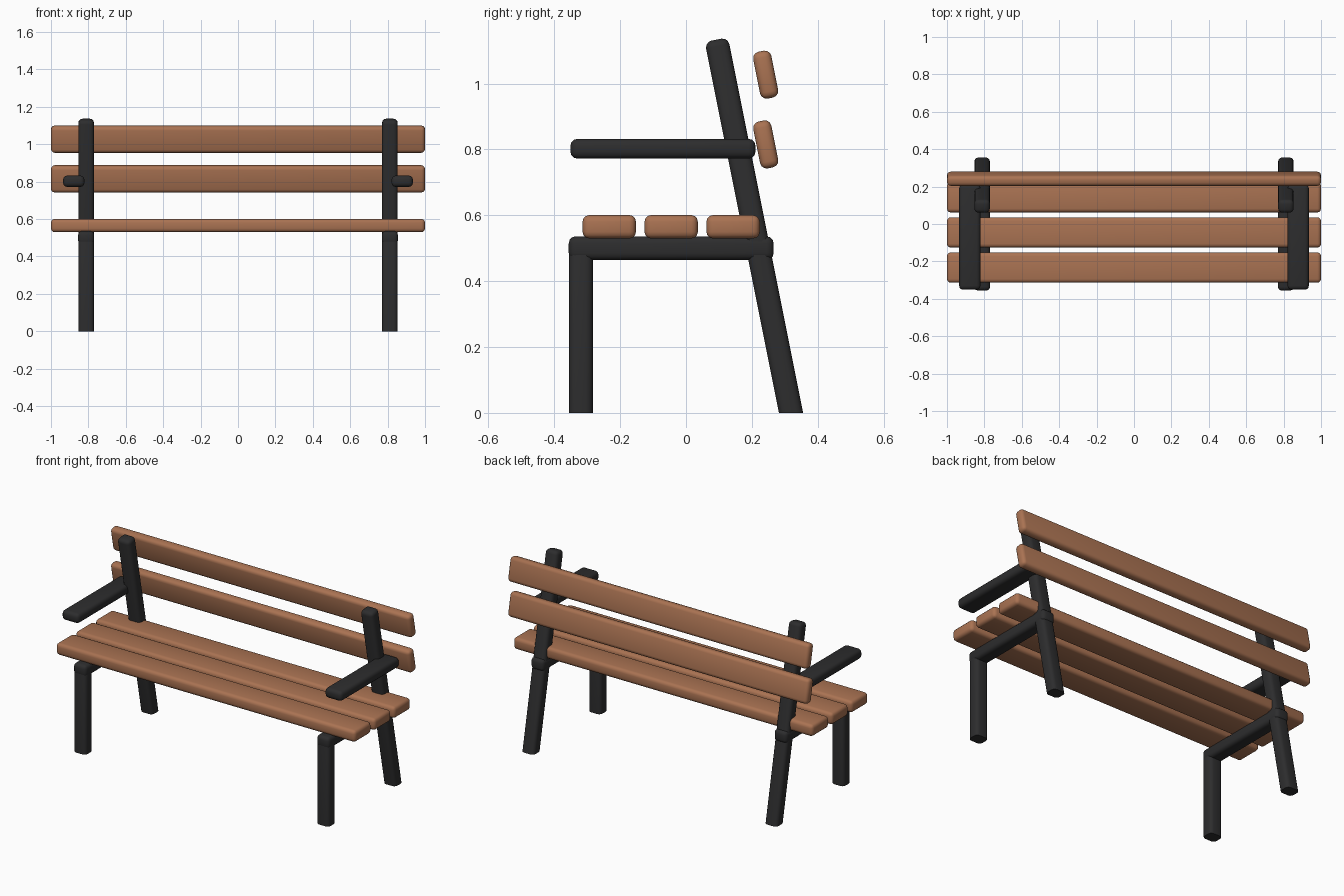
import bpy, bmesh, math
from mathutils import Matrix, Vector

if "Cube" in bpy.data.objects:
    bpy.data.objects.remove(bpy.data.objects["Cube"])


def material(name, rgb):
    m = bpy.data.materials.new(name)
    m.diffuse_color = (*rgb, 1.0)
    m.use_nodes = True
    m.node_tree.nodes["Principled BSDF"].inputs["Base Color"].default_value = m.diffuse_color
    return m


WOOD = material("brown wood", (0.40, 0.17, 0.085))
METAL = material("dark metal", (0.026, 0.026, 0.027))
TILT = math.atan(0.2)  # backward lean of rear legs and back slats


def bar(name, center, size, mat, bevel, tilt=0.0, ground=False):
    """Rounded box; with ground=True its lower end is cut flat at z = 0."""
    bm = bmesh.new()
    bmesh.ops.create_cube(bm, size=1.0)
    bmesh.ops.scale(bm, vec=size, verts=bm.verts)
    low = -size[2] / 2
    edges = [e for e in bm.edges
             if not (ground and all(v.co.z < low + 1e-4 for v in e.verts))]
    bmesh.ops.bevel(bm, geom=edges, offset=bevel, segments=3, profile=0.5,
                    affect='EDGES', clamp_overlap=True)
    feet = [v for v in bm.verts if ground and v.co.z < low + 1e-4]
    rot = Matrix.Rotation(tilt, 4, 'X')
    bmesh.ops.transform(bm, matrix=Matrix.Translation(center) @ rot, verts=bm.verts)
    axis = rot @ Vector((0, 0, 1))
    for v in feet:  # slide foot vertices along the leg to the ground
        v.co -= axis * (v.co.z / axis.z)
    bmesh.ops.recalc_face_normals(bm, faces=bm.faces)
    me = bpy.data.meshes.new(name)
    bm.to_mesh(me)
    bm.free()
    me.materials.append(mat)
    ob = bpy.data.objects.new(name, me)
    bpy.context.collection.objects.link(ob)
    bpy.context.view_layer.objects.active = ob
    ob.select_set(True)
    bpy.ops.object.shade_smooth_by_angle(angle=math.radians(40))
    ob.select_set(False)
    return ob


# seat slats
for i, y in enumerate((-0.233, -0.045, 0.143)):
    bar(f"seat_slat_{i + 1}", (0, y, 0.565), (2.0, 0.162, 0.071), WOOD, 0.02)

# back slats
for i, z in enumerate((0.815, 1.027)):
    bar(f"back_slat_{i + 1}", (0, 0.242, z), (2.0, 0.056, 0.145), WOOD, 0.02, TILT)

# metal frame on each side
for side, s in (("left", -1), ("right", 1)):
    x = 0.812 * s
    bar(f"front_leg_{side}", (x, -0.319, 0.267), (0.083, 0.072, 0.534),
        METAL, 0.021, ground=True)
    bar(f"seat_rail_{side}", (x, -0.045, 0.5), (0.086, 0.622, 0.072), METAL, 0.021)
    bar(f"rear_leg_{side}", (x, 0.2055, 0.567), (0.083, 0.072, 1.155),
        METAL, 0.021, TILT, ground=True)
    bar(f"armrest_{side}", (0.878 * s, -0.07, 0.802), (0.114, 0.562, 0.06),
        METAL, 0.021)
